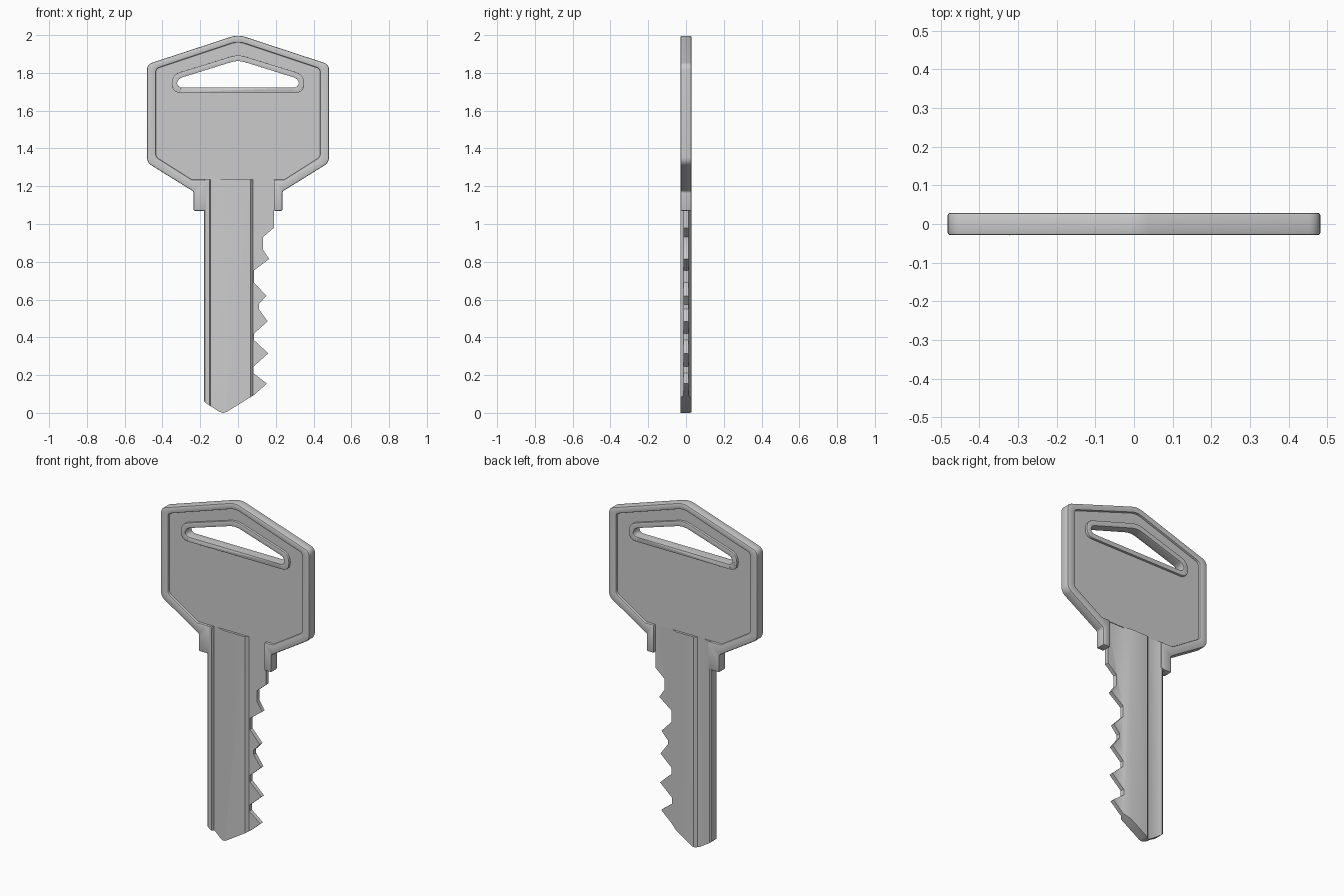
import bpy, bmesh, math
from mathutils import Vector

if "Cube" in bpy.data.objects:
    bpy.data.objects.remove(bpy.data.objects["Cube"])

T = 0.029       # half thickness of the key
PANEL = 0.015   # half thickness of the recessed panel


def rounded(points, n=5):
    """Replace each (x, z, radius) corner with a short arc."""
    out = []
    for i, (x, z, r) in enumerate(points):
        p = Vector((x, z))
        if r == 0:
            out.append(p)
            continue
        a = p + (Vector(points[i - 1][:2]) - p).normalized() * r
        b = p + (Vector(points[(i + 1) % len(points)][:2]) - p).normalized() * r
        for k in range(n + 1):
            t = k / n
            out.append(a * (1 - t) ** 2 + p * 2 * t * (1 - t) + b * t * t)
    return out


def prism(name, loops, place, shift, bevel=0.0):
    """Fill flat loops (later ones are holes) and extrude them by shift."""
    bm = bmesh.new()
    edges = []
    for loop in loops:
        vs = [bm.verts.new(place(p[0], p[1])) for p in loop]
        edges += [bm.edges.new((vs[i - 1], vs[i])) for i in range(len(vs))]
    bmesh.ops.triangle_fill(bm, edges=edges, use_beauty=True)
    res = bmesh.ops.extrude_face_region(bm, geom=bm.faces[:])
    moved = [v for v in res["geom"] if isinstance(v, bmesh.types.BMVert)]
    bmesh.ops.translate(bm, verts=moved, vec=shift)
    bmesh.ops.recalc_face_normals(bm, faces=bm.faces[:])
    me = bpy.data.meshes.new(name)
    bm.to_mesh(me)
    bm.free()
    ob = bpy.data.objects.new(name, me)
    bpy.context.collection.objects.link(ob)
    if bevel:
        m = ob.modifiers.new("soft_edges", "BEVEL")
        m.width, m.segments = bevel, 2
        m.limit_method, m.angle_limit = "ANGLE", math.radians(50)
    return ob


def plate(name, loops, half, bevel=0.0):
    return prism(name, loops, lambda x, z: (x, -half, z), (0, 2 * half, 0), bevel)


def mirrored(half):
    """Right half from the top centre point down, completed on the left."""
    return half + [(-x, z, r) for x, z, r in reversed(half) if x > 0]


# Outlines of the head, its panel and the hanging hole
outer = [(0, 2.003, 0.04), (0.482, 1.845, 0.03), (0.482, 1.325, 0.03),
         (0.235, 1.172, 0.01), (0.235, 1.07, 0)]
inner = [(0, 1.967, 0.04), (0.435, 1.822, 0.02), (0.435, 1.355, 0.02), (0.245, 1.235, 0)]
hole = rounded(mirrored([(0, 1.868, 0.04), (0.322, 1.768, 0.03), (0.322, 1.722, 0.03)]))
hole_outer = rounded(mirrored([(0, 1.898, 0.04), (0.35, 1.79, 0.045), (0.35, 1.695, 0.045)]))

# Recessed panel, tucked slightly inside the rim
panel_edge = mirrored([(0, 1.975, 0), (0.44, 1.83, 0), (0.44, 1.35, 0), (0.245, 1.235, 0)])
panel = plate("head_panel", [rounded(panel_edge), hole], PANEL)

# Raised rim with both shoulders, open where the blade enters
left_outer = [(-x, z, r) for x, z, r in reversed(outer) if x > 0]
left_inner = [(-x, z, r) for x, z, r in inner if x > 0]
rim_loop = ([(-0.165, 1.07, 0)] + left_outer + outer
            + [(0.19, 1.07, 0), (0.19, 1.235, 0)]
            + inner[::-1] + left_inner + [(-0.165, 1.235, 0)])
rim = plate("head_rim", [rounded(rim_loop)], T, 0.006)

# Raised lip around the hole
lip = plate("hole_lip", [hole_outer, hole], T, 0.007)

# Blade: grooved cross-section extruded upward
section = [(-0.18, -0.025), (-0.176, -0.0285), (-0.152, -0.0285), (-0.146, -0.012),
           (-0.12, -0.014), (-0.075, -0.0285), (0.065, -0.0285), (0.08, -0.012),
           (0.22, -0.012), (0.22, 0.012), (0.085, 0.012), (0.045, 0.0285),
           (-0.07, 0.0285), (-0.085, 0.015), (-0.13, 0.015), (-0.172, 0.0285),
           (-0.18, 0.025)]
blade = prism("blade", [section], lambda x, y: (x, y, -0.01), (0, 0, 1.245))

# Toothed outline that trims the blade
teeth = [(-0.2, 1.3), (0.192, 1.3), (0.19, 0.98), (0.132, 0.93), (0.132, 0.865),
         (0.165, 0.815), (0.085, 0.755), (0.085, 0.69), (0.15, 0.62), (0.11, 0.575),
         (0.11, 0.55), (0.157, 0.485), (0.085, 0.42), (0.085, 0.385), (0.16, 0.315),
         (0.082, 0.245), (0.082, 0.21), (0.153, 0.155), (0.085, 0.095), (-0.06, 0.005),
         (-0.08, 0.0), (-0.1, 0.006), (-0.17, 0.052), (-0.2, 0.08)]
cutter = plate("tooth_cutter", [teeth], 0.1)
cutter.hide_render = True
cutter.hide_set(True)
mod = blade.modifiers.new("teeth", "BOOLEAN")
mod.operation, mod.solver, mod.object = "INTERSECT", "EXACT", cutter

# Apply modifiers, drop the cutter, smooth the soft edges
for ob in (panel, rim, lip, blade):
    bpy.ops.object.select_all(action="DESELECT")
    ob.select_set(True)
    bpy.context.view_layer.objects.active = ob
    for m in list(ob.modifiers):
        bpy.ops.object.modifier_apply(modifier=m.name)
    bpy.ops.object.shade_smooth_by_angle(angle=math.radians(35))
bpy.data.objects.remove(cutter)
